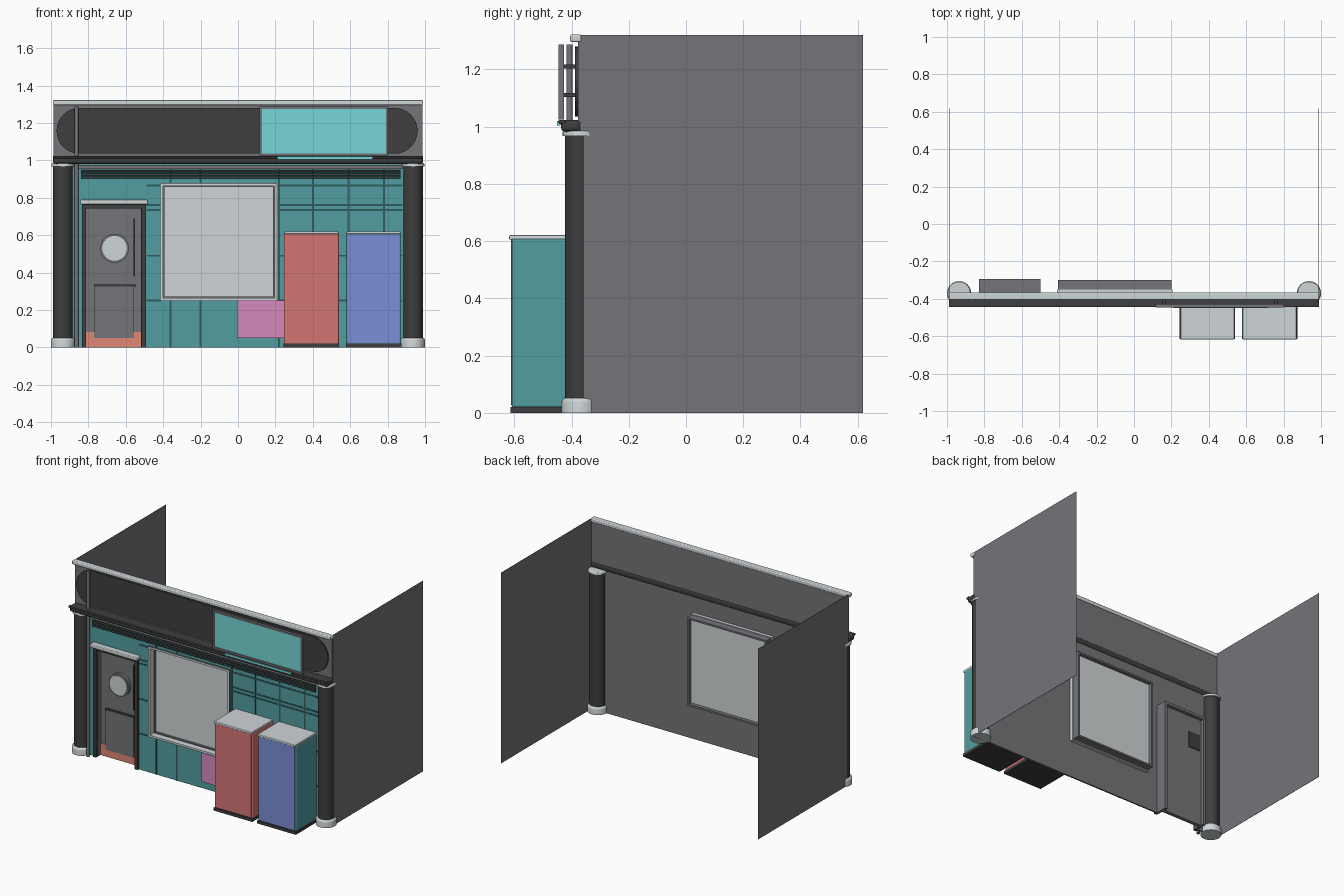
import bpy, bmesh, math
from mathutils import Matrix, Vector

if "Cube" in bpy.data.objects:
    bpy.data.objects.remove(bpy.data.objects["Cube"])


def material(name, r, g, b):
    def lin(c):
        c /= 255
        return c / 12.92 if c < 0.04 else ((c + 0.055) / 1.055) ** 2.4
    m = bpy.data.materials.new(name)
    m.use_nodes = True
    col = (lin(r), lin(g), lin(b), 1)
    m.diffuse_color = col
    m.node_tree.nodes["Principled BSDF"].inputs["Base Color"].default_value = col
    return m


LIGHT = material("pale grey", 207, 213, 215)
GREY = material("mid grey", 117, 116, 121)
DARK = material("charcoal", 62, 62, 63)
TEAL = material("teal", 82, 158, 161)
SEAM = material("deep teal", 48, 92, 95)
CYAN = material("bright cyan", 118, 214, 215)
RED = material("coral red", 212, 118, 116)
BLUE = material("periwinkle", 122, 143, 215)
PINK = material("pink", 214, 138, 190)
ORANGE = material("salmon", 224, 136, 116)


def finish(name, bm, *mats):
    me = bpy.data.meshes.new(name)
    bm.to_mesh(me)
    bm.free()
    for m in mats:
        me.materials.append(m)
    ob = bpy.data.objects.new(name, me)
    bpy.context.collection.objects.link(ob)
    return ob


def box(name, x, y, z, mat, bevel=0, front=None):
    """Box from three ranges, optionally bevelled, optionally with another front colour."""
    bm = bmesh.new()
    size = [r[1] - r[0] for r in (x, y, z)]
    mid = [(r[1] + r[0]) / 2 for r in (x, y, z)]
    bmesh.ops.create_cube(bm, size=1, matrix=Matrix.Translation(mid) @ Matrix.Diagonal((*size, 1)))
    if front:
        for f in bm.faces:
            f.material_index = int(f.normal.y < -0.5)
    ob = finish(name, bm, *([mat, front] if front else [mat]))
    if bevel:
        mod = ob.modifiers.new("bevel", "BEVEL")
        mod.width, mod.segments = bevel, 3
    return ob


def tube(name, a, b, r, mat, bevel=0, sides=24):
    """Cylinder between two points."""
    a, b = Vector(a), Vector(b)
    bm = bmesh.new()
    turn = (b - a).to_track_quat("Z", "Y").to_matrix().to_4x4()
    bmesh.ops.create_cone(bm, cap_ends=True, segments=sides, radius1=r, radius2=r,
                          depth=(b - a).length, matrix=Matrix.Translation((a + b) / 2) @ turn)
    if bevel:
        top = [e for e in bm.edges if all(v.co.z > max(a.z, b.z) - 1e-4 for v in e.verts)]
        bmesh.ops.bevel(bm, geom=top, offset=bevel, segments=4, affect="EDGES", profile=0.5)
    for f in bm.faces:
        f.smooth = len(f.verts) == 4
    for e in bm.edges:
        e.smooth = len(e.link_faces) < 2 or e.calc_face_angle(0) < 0.7
    return finish(name, bm, mat)


def frame(name, x, y, z, w, mat, sill=True):
    """Rectangular frame with bars of width w."""
    box(name + "_right_bar", (x[0], x[0] + w), y, z, mat)
    box(name + "_left_bar", (x[1] - w, x[1]), y, z, mat)
    box(name + "_top_bar", (x[0] + w, x[1] - w), y, (z[1] - w, z[1]), mat)
    if sill:
        box(name + "_bottom_bar", (x[0] + w, x[1] - w), y, (z[0], z[0] + w), mat)


# Side walls and columns
for side, s in (("right", -1), ("left", 1)):
    x = s * 0.985
    box(side + "_side_wall", (x - 0.001, x + 0.001), (-0.37, 0.618), (0, 1.32), GREY)
    cx, cy = s * 0.935, -0.37
    tube(side + "_column", (cx, cy, 0.04), (cx, cy, 0.975), 0.053, DARK, sides=32)
    tube(side + "_column_base", (cx, cy, 0), (cx, cy, 0.052), 0.065, LIGHT, 0.015, 32)
    tube(side + "_column_cap", (cx, cy, 0.968), (cx, cy, 0.985), 0.061, LIGHT, 0.006, 32)

# Front wall built around the door and window openings
WALL = (-0.382, -0.372)
for name, x, z in (("right_end", (-0.985, -0.83), (0, 1)),
                   ("over_door", (-0.83, -0.5), (0.77, 1)),
                   ("beside_door", (-0.5, -0.405), (0, 1)),
                   ("under_window", (-0.405, 0.2), (0, 0.26)),
                   ("over_window", (-0.405, 0.2), (0.87, 1)),
                   ("left_end", (0.2, 0.985), (0, 1))):
    box("wall_" + name, x, WALL, z, GREY, front=TEAL)

# Wall panel seams
SEAM_Y = (-0.385, -0.381)
for z in (0.25, 0.49, 0.735, 0.762, 0.865):
    for x in ((-0.49, -0.41), (0.21, 0.88)):
        box("wall_seam", x, SEAM_Y, (z - 0.005, z + 0.005), SEAM)
for x in (-0.36, -0.2):
    for z in ((0, 0.25), (0.875, 0.96)):
        box("wall_seam", (x - 0.005, x + 0.005), SEAM_Y, z, SEAM)
for x in (0.22, 0.4, 0.59, 0.78):
    box("wall_seam", (x - 0.005, x + 0.005), SEAM_Y, (0, 0.96), SEAM)

# Window
frame("window_box", (-0.405, 0.2), (-0.35, -0.3), (0.26, 0.87), 0.012, GREY)
frame("window_trim", (-0.412, 0.206), (-0.392, -0.35), (0.253, 0.875), 0.012, LIGHT)
frame("window_edge", (-0.415, 0.209), (-0.39, -0.38), (0.25, 0.878), 0.008, GREY)
box("window_pane", (-0.4, 0.195), (-0.335, -0.325), (0.265, 0.865), LIGHT)

# Door with frame, canopy, porthole and kick plate
frame("door_box", (-0.83, -0.5), (-0.375, -0.295), (0, 0.77), 0.018, GREY, False)
frame("door_trim", (-0.835, -0.493), (-0.395, -0.375), (0, 0.765), 0.022, DARK, False)
box("door", (-0.812, -0.518), (-0.34, -0.32), (0, 0.752), GREY)
box("kick_plate", (-0.812, -0.518), (-0.345, -0.34), (0, 0.082), ORANGE)
box("door_lower_panel", (-0.77, -0.555), (-0.35, -0.34), (0.05, 0.325), GREY)
box("door_rail", (-0.77, -0.545), (-0.355, -0.34), (0.327, 0.337), DARK)
box("door_pull", (-0.56, -0.55), (-0.352, -0.34), (0.38, 0.69), DARK)
box("door_back_plate", (-0.8, -0.71), (-0.32, -0.314), (0.53, 0.64), DARK)
tube("porthole_ring", (-0.66, -0.34, 0.53), (-0.66, -0.362, 0.53), 0.077, GREY, sides=32)
tube("porthole_glass", (-0.66, -0.34, 0.53), (-0.66, -0.368, 0.53), 0.066, LIGHT, sides=32)
box("door_canopy", (-0.843, -0.482), (-0.42, -0.372), (0.765, 0.79), LIGHT, 0.005)

# Shutter rails below the beam
box("shutter_housing", (-0.86, 0.88), (-0.4, -0.38), (0.955, 0.975), GREY)
for i in range(3):
    z = 0.908 + i * 0.017
    tube("shutter_rail", (-0.84, -0.393, z), (0.87, -0.393, z), 0.006, DARK, sides=10)

# Beam, fascia and roof cap
box("beam", (-0.99, 0.99), (-0.437, -0.365), (0.982, 1.024), DARK, 0.015)
box("beam_lip", (-0.99, 0.99), (-0.445, -0.42), (1.01, 1.024), DARK, 0.004)
box("fascia", (-0.985, 0.985), (-0.378, -0.37), (1.0, 1.3), GREY)
box("roof_cap", (-0.99, 0.99), (-0.405, -0.366), (1.296, 1.322), LIGHT, 0.006)

# Fascia panel with rounded ends
bm = bmesh.new()
loop = []
for cx, start in ((0.84, -90), (-0.85, 90)):
    for i in range(17):
        a = math.radians(start + i * 180 / 16)
        loop.append(bm.verts.new((cx + 0.12 * math.cos(a), -0.377, 1.158 + 0.122 * math.sin(a))))
face = bm.faces.new(loop)
out = bmesh.ops.extrude_face_region(bm, geom=[face])["geom"]
bmesh.ops.translate(bm, vec=(0, -0.01, 0), verts=[v for v in out if isinstance(v, bmesh.types.BMVert)])
bmesh.ops.recalc_face_normals(bm, faces=bm.faces)
finish("fascia_panel", bm, DARK)

# Hanging sign with brackets and lamp strip
box("sign_board", (0.125, 0.795), (-0.44, -0.43), (1.035, 1.28), DARK, front=CYAN)
frame("sign_frame", (0.115, 0.803), (-0.446, -0.427), (1.026, 1.288), 0.012, GREY)
for x in (0.16, 0.76):
    for z in (1.11, 1.21):
        box("sign_bracket", (x - 0.01, x + 0.01), (-0.43, -0.38), (z - 0.007, z + 0.007), DARK)
box("lamp_strip", (0.21, 0.72), (-0.45, -0.438), (1.004, 1.02), CYAN)

# Drain pipe
tube("drain_pipe", (-0.863, -0.407, 0), (-0.863, -0.407, 1.288), 0.011, GREY, sides=16)

# Poster on the wall
box("poster", (-0.005, 0.25), (-0.394, -0.381), (0.05, 0.25), PINK)

# Two vending machines
for name, x0, body, panel in (("inner", 0.245, RED, RED), ("outer", 0.578, TEAL, BLUE)):
    x1 = x0 + 0.294
    box(name + "_machine_body", (x0, x1), (-0.608, -0.383), (0.018, 0.61), body, 0.008)
    box(name + "_machine_front", (x0 + 0.009, x1 - 0.009), (-0.612, -0.606), (0.025, 0.605), panel)
    box(name + "_machine_lid", (x0 + 0.003, x1 - 0.003), (-0.618, -0.383), (0.606, 0.621), LIGHT, 0.004)
    box(name + "_machine_base", (x0 - 0.001, x1 + 0.001), (-0.614, -0.383), (0, 0.02), DARK)
